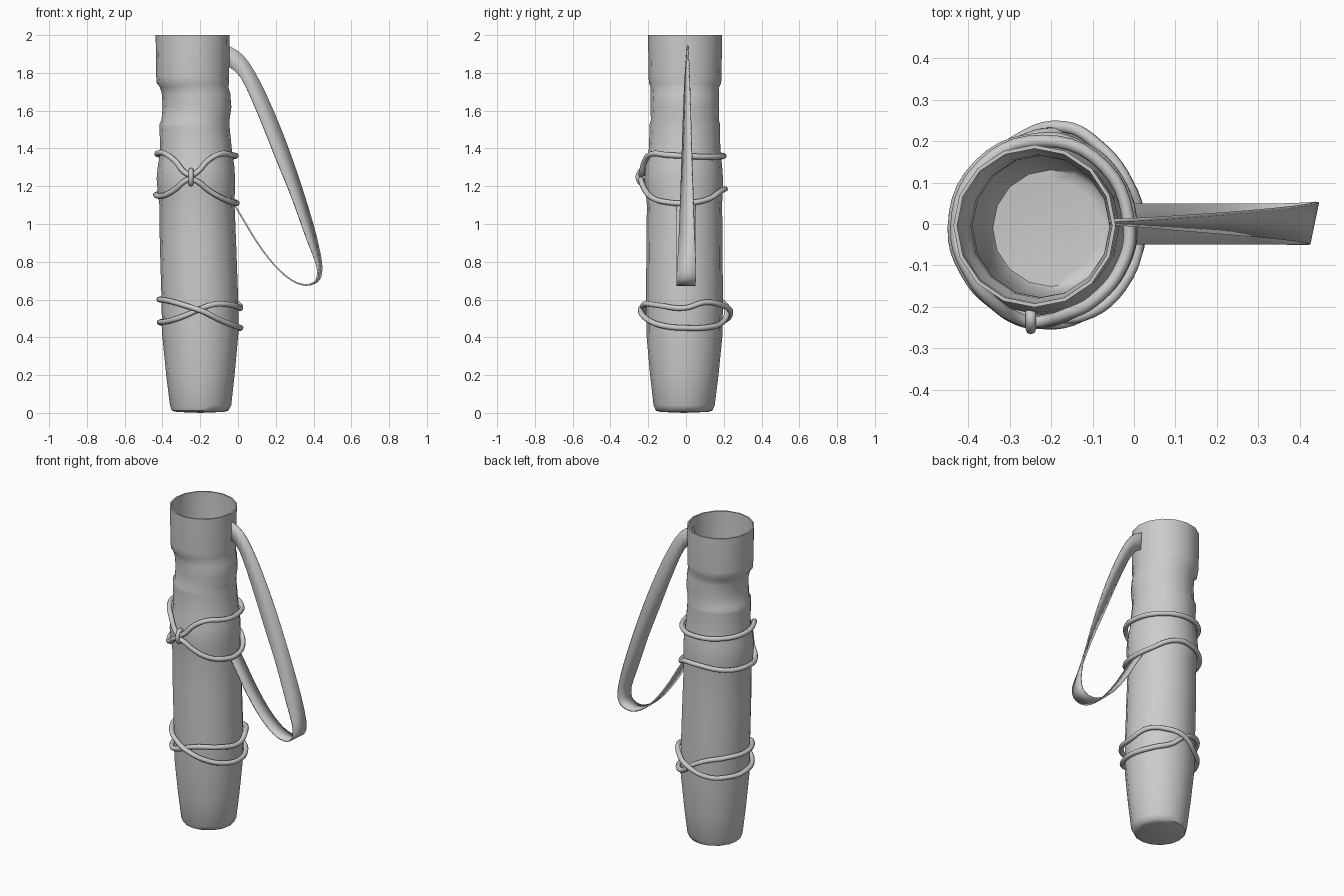
import bpy, bmesh
from math import cos, sin, radians, pi

SIDES = 16


def mesh_object(name, bm, angle):
    bmesh.ops.recalc_face_normals(bm, faces=bm.faces[:])
    me = bpy.data.meshes.new(name)
    bm.to_mesh(me)
    bm.free()
    ob = bpy.data.objects.new(name, me)
    bpy.context.collection.objects.link(ob)
    bpy.ops.object.select_all(action='DESELECT')
    ob.select_set(True)
    bpy.context.view_layer.objects.active = ob
    bpy.ops.object.shade_smooth_by_angle(angle=radians(angle))
    return ob


# Quiver body profile: height, centre x, centre y, radius
PROFILE = [
    (0.005, -0.20, -0.01, 0.125), (0.012, -0.20, -0.01, 0.150), (0.04, -0.198, -0.01, 0.162),
    (0.20, -0.199, -0.009, 0.181), (0.42, -0.20, -0.008, 0.202), (0.60, -0.202, -0.008, 0.203),
    (0.90, -0.212, -0.008, 0.202), (1.10, -0.217, -0.008, 0.199), (1.17, -0.221, -0.010, 0.204),
    (1.24, -0.223, -0.012, 0.208), (1.31, -0.222, -0.011, 0.202), (1.38, -0.221, -0.008, 0.190),
    (1.51, -0.230, -0.006, 0.186), (1.53, -0.230, -0.006, 0.186), (1.55, -0.225, -0.006, 0.180),
    (1.62, -0.217, -0.006, 0.182), (1.69, -0.222, -0.006, 0.181), (1.725, -0.232, -0.006, 0.182),
    (1.745, -0.239, -0.005, 0.191), (1.78, -0.240, -0.005, 0.193), (2.00, -0.240, -0.005, 0.196),
]


def body_at(z):
    for a, b in zip(PROFILE, PROFILE[1:]):
        if a[0] <= z <= b[0]:
            t = (z - a[0]) / (b[0] - a[0])
            return [p + (q - p) * t for p, q in zip(a[1:], b[1:])]
    return PROFILE[-1][1:]


# Hollow body: outer wall up, rim, inner wall down to the floor
inner = [(max(z, 0.02 + 0.002 * i), x, y, r - 0.009) for i, (z, x, y, r) in enumerate(PROFILE)]
bm = bmesh.new()
rings = []
for z, cx, cy, r in PROFILE + inner[::-1]:
    rings.append([bm.verts.new((cx + r * cos(2 * pi * i / SIDES), cy + r * sin(2 * pi * i / SIDES), z))
                  for i in range(SIDES)])
for a, b in zip(rings, rings[1:]):
    for i in range(SIDES):
        j = (i + 1) % SIDES
        bm.faces.new((a[i], a[j], b[j], b[i]))
for ring, z in ((rings[0], 0.0), (rings[-1], 0.012)):
    c = bm.verts.new((-0.20, -0.01, z))
    for i in range(SIDES):
        bm.faces.new((ring[i], ring[(i + 1) % SIDES], c))
mesh_object("quiver_body", bm, 50)


def tube(name, pts, radius):
    cu = bpy.data.curves.new(name, 'CURVE')
    cu.dimensions = '3D'
    cu.bevel_depth = radius
    cu.bevel_resolution = 2
    cu.resolution_u = 5
    sp = cu.splines.new('BEZIER')
    sp.bezier_points.add(len(pts) - 1)
    for bp, p in zip(sp.bezier_points, pts):
        bp.co = p
        bp.handle_left_type = bp.handle_right_type = 'AUTO'
    sp.use_cyclic_u = True
    ob = bpy.data.objects.new(name, cu)
    bpy.context.collection.objects.link(ob)
    return ob


def cord(name, stations):
    # stations: angle, height, extra stand-off from the body
    pts = []
    for ang, z, off in stations:
        cx, cy, r = body_at(z)
        a = radians(ang)
        pts.append((cx + (r + 0.012 + off) * cos(a), cy + (r + 0.012 + off) * sin(a), z))
    tube(name, pts, 0.015)


# Lower cords, crossing at front and back
cord("lower_cord_a", [(180, .60, 0), (225, .59, 0), (252, .565, .008), (272, .54, .018), (300, .49, .005),
                      (330, .46, 0), (0, .45, 0), (40, .455, 0), (68, .48, .004), (86, .535, .012),
                      (108, .58, .004), (140, .60, 0)])
cord("lower_cord_b", [(180, .48, 0), (225, .49, 0), (252, .52, 0), (270, .55, 0), (290, .575, .012),
                      (320, .57, .008), (0, .555, 0), (30, .585, 0), (60, .57, .014), (82, .54, .03),
                      (112, .485, .01), (145, .475, 0)])

# Upper cords, pinched together at the front knot
cord("upper_cord_top", [(180, 1.37, .004), (215, 1.375, .006), (240, 1.33, .006), (254, 1.275, .006),
                        (263, 1.26, .008), (272, 1.275, .006), (285, 1.33, .006), (305, 1.37, .012),
                        (335, 1.365, .008), (0, 1.36, .004), (45, 1.355, .004), (90, 1.36, .004), (135, 1.365, .004)])
cord("upper_cord_bottom", [(180, 1.155, 0), (215, 1.15, 0), (240, 1.185, 0), (254, 1.225, .006),
                           (263, 1.237, .008), (272, 1.225, .006), (287, 1.18, 0), (310, 1.135, 0),
                           (335, 1.115, 0), (0, 1.11, 0), (35, 1.13, 0), (65, 1.175, 0), (90, 1.185, 0),
                           (135, 1.165, 0)])
tube("cord_knot", [(-0.249, -0.248, 1.228), (-0.249, -0.248, 1.27), (-0.249, -0.225, 1.285),
                   (-0.249, -0.205, 1.25), (-0.249, -0.225, 1.212)], 0.013)

# Twisted strap: first edge x, z; second edge x, z; first edge y, second edge y
STRAP = [
    (-.06, 1.948, -.06, 1.84, .008, .002), (.03, 1.89, .015, 1.775, .012, -.004),
    (.12, 1.745, .10, 1.595, .018, -.012), (.22, 1.52, .195, 1.36, .025, -.020),
    (.31, 1.275, .285, 1.14, .033, -.028), (.39, 1.02, .365, .92, .042, -.037),
    (.43, .86, .408, .81, .049, -.044), (.443, .76, .422, .75, .053, -.048),
    (.425, .70, .41, .698, .052, -.050), (.36, .677, .355, .677, .05, -.05),
    (.28, .705, .28, .705, .05, -.05), (.19, .785, .19, .785, .05, -.05),
    (.10, .905, .10, .905, .05, -.05), (.03, 1.02, .03, 1.02, .05, -.05),
    (-.03, 1.12, -.03, 1.12, .05, -.05),
]


def catmull(rows, n):
    out = []
    for i in range(len(rows) - 1):
        p0, p1, p2, p3 = (rows[max(0, min(len(rows) - 1, i + k))] for k in (-1, 0, 1, 2))
        for s in range(n):
            t = s / n
            out.append([b + .5 * t * (c - a + t * (2 * a - 5 * b + 4 * c - d + t * (3 * (b - c) + d - a)))
                        for a, b, c, d in zip(p0, p1, p2, p3)])
    return out + [rows[-1]]


bm = bmesh.new()
pairs = [(bm.verts.new((ax, ay, az)), bm.verts.new((bx, by, bz)))
         for ax, az, bx, bz, ay, by in catmull(STRAP, 3)]
for (a, b), (c, d) in zip(pairs, pairs[1:]):
    bm.faces.new((a, b, d, c))
strap = mesh_object("shoulder_strap", bm, 60)
mod = strap.modifiers.new("thickness", 'SOLIDIFY')
mod.thickness = 0.008
mod.offset = 0
